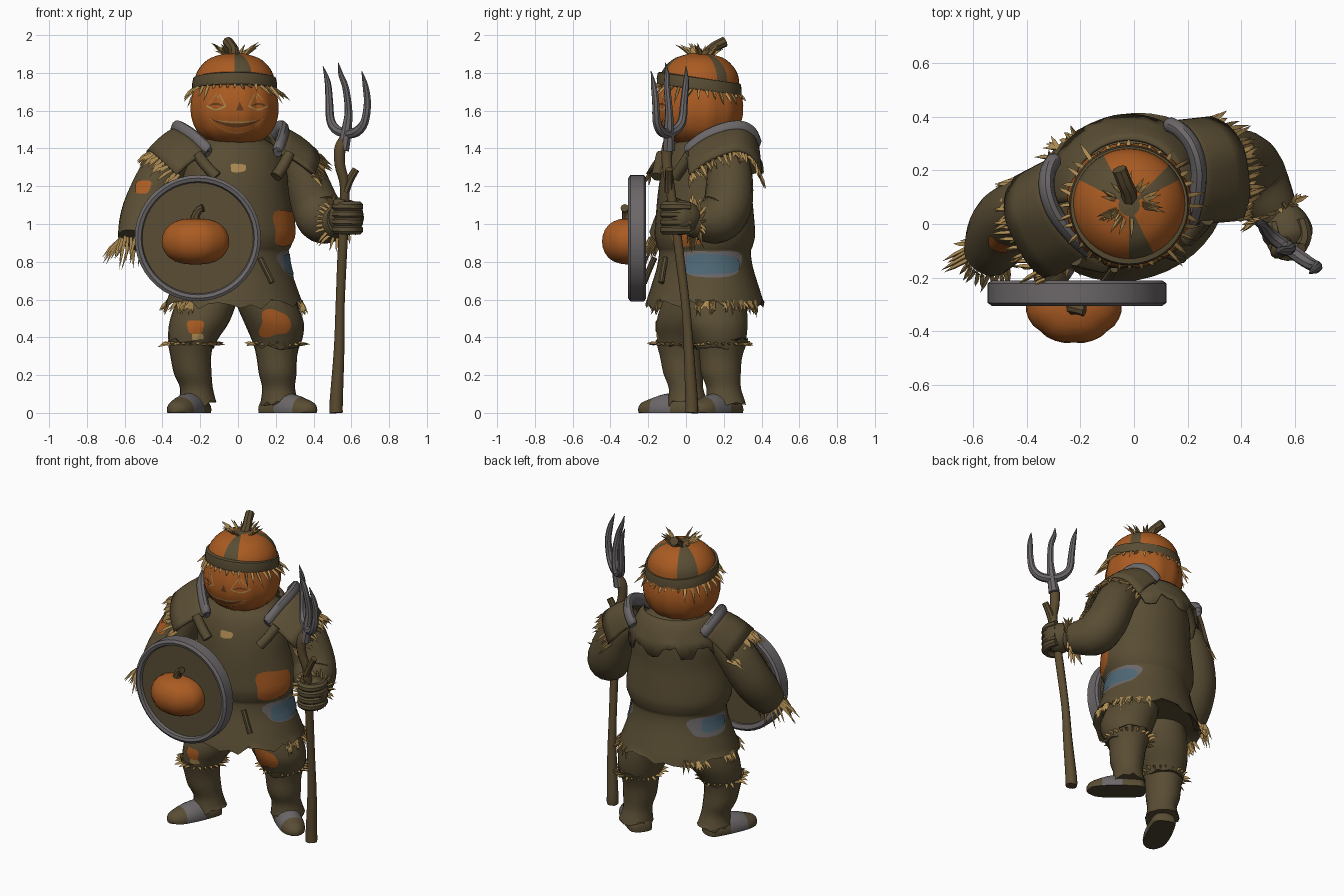
import bpy, bmesh, math, random
from math import sin, cos, pi, radians
from mathutils import Vector as V
from mathutils.bvhtree import BVHTree

if "Cube" in bpy.data.objects:
    bpy.data.objects.remove(bpy.data.objects["Cube"])

random.seed(4)
BROWN, ORANGE, STRAW, GREY = "brown_cloth", "pumpkin_orange", "straw", "iron_grey"
BLUE, WOOD, SOLE, DARK = "patch_blue", "pole_wood", "sole_dark", "carving_dark"
MATS, TURN, rnd = {}, radians(17), random.uniform
for name, c in {BROWN: (.10, .074, .034), ORANGE: (.40, .105, .016), STRAW: (.42, .26, .085), GREY: (.15, .137, .14),
                BLUE: (.075, .135, .175), WOOD: (.105, .072, .03), SOLE: (.07, .054, .028), DARK: (.13, .045, .012)}.items():
    MATS[name] = bpy.data.materials.new(name)
    MATS[name].diffuse_color = (*c, 1)

def make(name, verts, faces, *mats, recalc=True):
    me = bpy.data.meshes.new(name)
    me.from_pydata([tuple(v) for v in verts], [], faces)
    for m in mats:
        me.materials.append(MATS[m])
    if recalc:
        bm = bmesh.new()
        bm.from_mesh(me)
        bmesh.ops.recalc_face_normals(bm, faces=bm.faces)
        bm.to_mesh(me)
    ob = bpy.data.objects.new(name, me)
    bpy.context.collection.objects.link(ob)
    return ob

def loft(name, rings, *mats, closed=False):
    n, k = len(rings[0]), len(rings)
    faces = [(i * n + j, i * n + (j + 1) % n, (i + 1) % k * n + (j + 1) % n, (i + 1) % k * n + j)
             for i in range(k if closed else k - 1) for j in range(n)]
    caps = [] if closed else [tuple(range(n)), tuple(range((k - 1) * n, k * n))]
    return make(name, [p for r in rings for p in r], faces + caps, *mats)

def spline(rows, sub=4):
    """Catmull-Rom resampling of rows of numbers."""
    out, n = [], len(rows)
    for i in range(n - 1):
        p = [rows[max(0, min(n - 1, i + k))] for k in (-1, 0, 1, 2)]
        out += [[.5 * (2 * b + (c - a) * t + (2 * a - 5 * b + 4 * c - d) * t * t + (3 * b - a - 3 * c + d) * t ** 3)
                 for a, b, c, d in zip(*p)] for t in [s / sub for s in range(sub)]]
    return out + [list(rows[-1])]

def circ(n):
    return [2 * pi * j / n for j in range(n)]

def tube(name, rows, mat, n=8, sub=4, tall=1):
    """Round tube through rows of x, y, z, radius."""
    rows = spline(rows, sub)
    pts, rings, nrm = [V(r[:3]) for r in rows], [], V((.31, .9, .2))
    for i, p in enumerate(pts):
        t = (pts[min(i + 1, len(pts) - 1)] - pts[max(i - 1, 0)]).normalized()
        nrm = (nrm - t * nrm.dot(t)).normalized()
        ring = [(nrm * cos(a) + t.cross(nrm) * sin(a)) * max(rows[i][3], .002) for a in circ(n)]
        rings.append([p + V((q.x, q.y, q.z * tall)) for q in ring])
    return loft(name, rings, mat)

def grid(name, f, nu, nv, mat):
    w, verts = nv + 1, [f(i / nu, j / nv) for i in range(nu + 1) for j in range(nv + 1)]
    return make(name, verts, [(i * w + j, (i + 1) * w + j, (i + 1) * w + j + 1, i * w + j + 1)
                              for i in range(nu) for j in range(nv)], mat, recalc=False)

def decal(name, target, o, ang, f, mat, off=.005, nu=24, nv=5):
    """Thin plate cast on to a target, seen from compass angle ang."""
    d, me = -V((cos(radians(ang)), sin(radians(ang)), 0)), target.data
    tree = BVHTree.FromPolygons([v.co for v in me.vertices], [tuple(p.vertices) for p in me.polygons])
    def put(u, v):
        x, y = f(u, v)
        s = V(o) + d.cross(V((0, 0, 1))) * x + V((0, 0, y)) - d
        hit, nr, *_ = tree.ray_cast(s, d)
        if hit is None:
            hit, nr, *_ = tree.find_nearest(s + d * .8)
        return hit + nr * (off if nr.dot(d) < 0 else -off)
    grid(name, put, nu, nv, mat)

def blob(w, h, seed=0, wob=.07):
    def f(u, v):
        a = 2 * pi * u
        r = v * (1 + wob * sin(3 * a + seed)) / (cos(a) ** 4 + sin(a) ** 4) ** .25
        return w * r * cos(a), h * r * sin(a)
    return f

def straw(name, blades):
    verts, faces = [], []
    for p, d, ln in blades:
        d = (V(d) + V([rnd(-.3, .3) for _ in range(3)])).normalized()
        a, k, ln = d.orthogonal().normalized(), len(verts), ln * rnd(.6, 1.15)
        for t, w in ((-.2, .01), (.5, .009)):
            verts += [V(p) + d * ln * t + (a * cos(q) + d.cross(a) * sin(q)) * w for q in (0, 2.1, 4.2)]
        verts.append(V(p) + d * ln + V((0, 0, -.12 * ln)))
        for j, m in ((0, 1), (1, 2), (2, 0)):
            faces += [(k + j, k + m, k + 3 + m, k + 3 + j), (k + 3 + j, k + 3 + m, k + 6)]
    make(name, verts, faces, STRAW)

def body(x, y, z):
    """Torso frame, turned a little about z."""
    return V((-.02 + x * cos(TURN) - y * sin(TURN), .10 + x * sin(TURN) + y * cos(TURN), z))

# Tunic with a ragged hem folded inward, and a ragged cape across the back
prof = spline([(1.47, .13, .12, .01), (1.43, .2, .17, .02), (1.38, .26, .21, .02), (1.28, .285, .235, .01), (1.16, .295, .245, 0),
               (1.03, .32, .255, 0), (.94, .325, .26, 0), (.88, .305, .247, 0), (.85, .292, .238, 0), (.77, .302, .25, 0),
               (.67, .335, .28, 0), (.575, .37, .31, 0)], 3)
rings = [[body(rx * cos(a), cy + ry * sin(a), z + (rnd(-.03, .025) if i == len(prof) - 1 else 0))
          for a in circ(40)] for i, (z, rx, ry, cy) in enumerate(prof)]
tunic = loft("tunic", rings + [[body(.31 * cos(a), .26 * sin(a), .62) for a in circ(40)]], BROWN)
jag = [.028 * (-1) ** (i // 3) + rnd(-.015, .015) for i in range(25)]
cape = grid("back_cape", lambda u, v: body((.2 + .09 * v) * cos(.1 + 2.94 * u), .03 + (.18 + .09 * v) * sin(.1 + 2.94 * u),
            1.48 - .18 * v ** 1.5 + (jag[round(u * 24)] if v > .9 else 0)), 24, 4, BROWN)
cape.modifiers.new("thick", "SOLIDIFY").thickness = .012

# Shoulder pads with iron rims, toggles and belt ends, mirrored in the torso frame
inner = spline([(.19, -.16, 1.38), (.24, -.08, 1.45), (.28, .02, 1.495), (.285, .11, 1.505), (.26, .18, 1.475), (.22, .22, 1.42)], 4)
outer = spline([(.38, -.2, 1.26), (.43, -.12, 1.33), (.455, 0, 1.38), (.455, .07, 1.38), (.43, .14, 1.34), (.38, .19, 1.26)], 4)
for s, side in ((-1, "left"), (1, "right")):
    mir = lambda p: body(s * p[0], p[1], p[2])
    pad = grid(side + "_shoulder_pad", lambda u, v: mir(inner[round(u * 20)]).lerp(mir(outer[round(u * 20)]), v) +
               V((0, 0, .015 * sin(pi * v))), 20, 4, BROWN)
    sol = pad.modifiers.new("thick", "SOLIDIFY")
    sol.thickness, sol.offset = .022, 0
    tube(side + "_pad_rim", [(*mir(p), .03 if 0 < i < 20 else .022) for i, p in enumerate(inner)], GREY, 10, 1, 1.45)
    straw(side + "_pad_straw", [(mir(outer[i % 21]) - V((0, 0, .01)), body(s * .8, 0, -.6) - body(0, 0, 0), .085) for i in range(32)])
    tube(side + "_pad_toggle", [(*mir(p), .03) for p in ((.255, -.16, 1.37), (.215, -.187, 1.31), (.165, -.215, 1.25))], BROWN, 10)
    k = .06 if s > 0 else 0
    tube(side + "_belt_end", [(*mir((x - k, y, z)), .016) for x, y, z in ((.13, -.24, .82), (.155, -.26, .76), (.185, -.28, .69))], BROWN)

# Tunic patches and straw under the hem
AX = (-.02, .10)
decal("belly_patch", tunic, (*AX, .98), -17, blob(.11, .092, 1), ORANGE)
decal("hip_patch_border", tunic, (*AX, .79), 8, blob(.158, .07), GREY, .003)
decal("hip_patch", tunic, (*AX, .785), 8, blob(.138, .054, 2), BLUE, .008)
decal("back_patch_border", tunic, (*AX, .785), 168, blob(.13, .062), GREY, .003)
decal("back_patch", tunic, (-.02, .08, .795), 168, blob(.085, .045, 2), BLUE, .008)
decal("chest_straw_patch", tunic, (0, .1, 1.295), -90, blob(.04, .022, 1), STRAW)
TUFTS = (-.35, .15, .55, 2.1, 2.9, 3.6)
straw("hem_straw", [(body(.36 * cos(a), .3 * sin(a), .585), (cos(a + TURN) * .4, sin(a + TURN) * .4, -.6), .065)
                    for a in [random.choice(TUFTS) + rnd(-.2, .2) for _ in range(64)]])
for i, m in enumerate(TUFTS):
    grid(f"hem_straw_fringe_{i + 1}", lambda u, v: body((.345 + .02 * v) * cos(m + (u - .5) * .36), (.285 + .02 * v) * sin(m + (u - .5) * .36),
         .6 - v * (.045 + .012 * cos(u * 6 * pi))), 9, 1, STRAW)

# Ribbed pumpkin head, patched cap, band and stem
def turned(name, rows, x, y, n, lobes, depth, *mats, ymax=9):
    rib = lambda a: 1 - depth * cos(lobes * a / 2) ** 8
    return loft(name, [[V((x + r * cos(a) * rib(a), min(ymax, y + r * k * sin(a) * rib(a)), z)) for a in circ(n)]
                       for z, r, k in rows], *mats)

hx, hy = -.018, .07
head = turned("head", spline([(1.425, .08, 1), (1.44, .14, 1), (1.49, .2, 1), (1.56, .23, 1), (1.63, .235, 1),
                              (1.70, .222, 1), (1.76, .2, 1)], 4), hx, hy, 48, 12, .035, ORANGE)
dome = turned("patched_cap", spline([(1.73, .213, 1), (1.79, .205, 1), (1.84, .175, 1), (1.88, .125, 1), (1.905, .04, 1)], 3),
              hx, hy, 40, 2, 0, ORANGE, BROWN)
for p in dome.data.polygons:
    a, r = math.atan2(p.center.y - hy, p.center.x - hx), math.hypot(p.center.x - hx, p.center.y - hy)
    p.material_index = int(abs(a + 1.3) < .27 or abs(a - 2.3) < .3 or abs(a - .65) < .15 or r < .05)
loft("head_band", [[V((hx + r * cos(a), hy + r * sin(a), 1.742 + h - .03 * sin(a))) for a in circ(40)] for r, h in
                   ((.205, -.034), (.224, -.03), (.225, 0), (.219, .03), (.2, .034))], BROWN, closed=True)
tube("head_stem", [(hx, .09, 1.87, .04), (-.02, .12, 1.91, .03), (-.035, .155, 1.94, .028), (-.055, .205, 1.965, .028)], WOOD)
straw("crown_straw", [((hx + .045 * cos(a), .08 + .045 * sin(a), 1.885), (cos(a), sin(a), .9), .115) for a in [rnd(0, 6.3) for _ in range(30)]])
straw("band_straw", [((hx + .22 * cos(a), hy + .22 * sin(a), 1.71 - .03 * sin(a)), (cos(a) * .7, sin(a) * .7, -.6),
                      .09 if abs(cos(a)) > .6 else .035) for a in circ(36)])

# Carved face
def arc(w, rise, thick):
    return lambda u, v: ((u - .5) * w, rise * (2 * u - 1) ** 2 + (v - .5) * thick * (1 - (2 * u - 1) ** 2))

def face(n, x, z, f, m, off):
    decal(n, head, (x, hy, z), -90, f, m, off, 16, 3)

face("mouth_edge", -.008, 1.512, arc(.29, .045, .062), STRAW, .002)
face("mouth_lip", -.008, 1.511, arc(.28, .045, .05), ORANGE, .005)
face("mouth_cut", -.008, 1.524, arc(.26, .035, .02), DARK, .008)
for s, n in ((-1, "left"), (1, "right")):
    tri = lambda w, h, b=0: (lambda u, v: ((u - .5) * w * (1 - .85 * v) - s * .01 * v, b + v * h - .02 * sin(pi * u)))
    face(n + "_eye_edge", -.005 + s * .11, 1.622, tri(.105, .07), STRAW, .002)
    face(n + "_eye_lid", -.005 + s * .11, 1.622, tri(.09, .055, .007), ORANGE, .005)
    face(n + "_eye_cut", -.005 + s * .11, 1.635, arc(.085, -.012, .012), DARK, .008)
face("nose_cut", .01, 1.60, lambda u, v: ((u - .5) * .04 * (1 - v), v * .045), DARK, .004)

# Arms, straw cuffs and fist
left_arm = tube("left_arm", [(-.3, .06, 1.36, .1), (-.39, .06, 1.28, .12), (-.475, .01, 1.11, .125), (-.515, -.06, .99, .118),
                             (-.545, -.115, .91, .095)], BROWN, 18)
tube("right_arm", [(.24, .21, 1.36, .1), (.33, .23, 1.27, .12), (.405, .22, 1.1, .13), (.45, .16, 1.025, .13),
                   (.51, .07, 1.015, .1), (.54, .02, 1.02, .08)], BROWN, 18)
decal("arm_patch", left_arm, (-.475, 0, 1.195), -110, blob(.042, .035), ORANGE)
straw("left_cuff_straw", [((-.55 + .085 * cos(a), -.125 + .075 * sin(a), .91), (-.2 + .35 * cos(a), -.3 + .35 * sin(a), -.9), .13) for a in circ(28)])
straw("right_cuff_straw", [((.525 + .08 * cos(a), .045 + .04 * cos(a), 1.015 + .085 * sin(a)),
                            (-.3 + .8 * cos(a), -.1 + .3 * cos(a), sin(a)), .075) for a in circ(24)])
tube("right_hand", [(.545, .05, 1.03, .06), (.562, .01, 1.035, .085), (.575, -.04, 1.035, .095), (.583, -.085, 1.035, .07)], BROWN, 14)
for i in range(4):
    z = .97 + i * .041
    tube(f"finger_{i + 1}", [(.625, .02, z, .024), (.638, -.05, z, .027), (.6, -.108, z, .027), (.545, -.105, z, .026), (.515, -.07, z, .022)], BROWN)
tube("thumb", [(.52, 0, 1.09, .025), (.53, -.06, 1.115, .026), (.57, -.09, 1.11, .022)], BROWN)

# Pitchfork: crooked pole, twig and three tines
tube("fork_pole", [(.52, .03, 0, .035), (.52, .03, .06, .035), (.535, .015, .33, .028), (.54, 0, .55, .024), (.55, -.03, .8, .025),
                   (.56, -.055, 1.0, .025), (.565, -.085, 1.2, .026), (.54, -.1, 1.31, .028), (.54, -.1, 1.4, .03), (.56, -.09, 1.45, .024)], WOOD, 10)
tube("pole_twig", [(.565, -.09, 1.17, .025), (.59, -.09, 1.23, .022), (.625, -.09, 1.29, .02)], WOOD)
tube("middle_tine", [(.555, -.09, 1.39, .034), (.575, -.09, 1.5, .028), (.585, -.09, 1.6, .021), (.57, -.1, 1.72, .018),
                     (.545, -.1, 1.79, .014), (.53, -.11, 1.855, .002)], GREY)
tube("left_tine", [(.575, -.09, 1.475, .026), (.52, -.05, 1.5, .026), (.49, -.02, 1.55, .023), (.483, -.01, 1.65, .02),
                   (.475, 0, 1.75, .016), (.45, 0, 1.835, .002)], GREY)
tube("right_tine", [(.575, -.09, 1.475, .026), (.63, -.13, 1.49, .026), (.67, -.155, 1.54, .023), (.685, -.16, 1.64, .02),
                    (.675, -.17, 1.73, .016), (.655, -.185, 1.81, .002)], GREY)

# Round shield with pumpkin boss
for part, mat, rows in (("rim", GREY, [(.293, -.28), (.3, -.3), (.318, -.306), (.334, -.295), (.334, -.222), (.32, -.212), (.293, -.22)]),
                        ("board", BROWN, [(.3, -.283), (.3, -.235)])):
    loft("shield_" + part, [[V((-.213 + r * cos(a), y, .925 + r * sin(a))) for a in circ(44)] for r, y in rows], mat, closed=part == "rim")
turned("shield_pumpkin", [(.908 + .122 * sin(t), .183 * max(cos(t), .06) ** .75, .83) for t in [-pi / 2 + pi * i / 12 for i in range(13)]],
       -.225, -.296, 32, 8, .03, ORANGE, ymax=-.26)
tube("shield_stem", [(-.225, -.31, 1.0, .035), (-.225, -.315, 1.04, .024), (-.205, -.32, 1.075, .02), (-.185, -.325, 1.085, .022)], WOOD)

# Legs: baggy breeches, wrapped boots with ragged cuffs, knee straw and shoes with iron middles
LEGS = {"left": ([(-.14, .07, .68, .14), (-.17, .04, .58, .16), (-.205, .01, .48, .158), (-.235, -.01, .4, .135), (-.245, -.02, .35, .118)],
                 [(-.25, -.03, .385, .125), (-.25, -.025, .3, .108), (-.24, -.015, .21, .1), (-.22, .0, .13, .087), (-.215, .01, .05, .102)],
                 (-.265, -.085), (-.42, -.9)),
        "right": ([(.11, .14, .68, .14), (.15, .15, .58, .16), (.19, .16, .48, .158), (.205, .175, .4, .138), (.205, .18, .35, .12)],
                  [(.205, .195, .385, .128), (.205, .185, .3, .108), (.21, .185, .21, .1), (.215, .2, .13, .087), (.22, .21, .05, .102)],
                  (.268, .155), (.77, -.64))}
SHOE = spline([(-.175, .02, .04), (-.155, .065, .075), (-.07, .078, .105), (.03, .08, .1), (.11, .07, .075), (.16, .045, .055), (.18, .012, .03)], 3)
legs = {}
for side, (thigh, calf, foot, aim) in LEGS.items():
    for part, rows in (("breeches", thigh), ("boot", calf)):
        legs[side + part] = loft(f"{side}_{part}", [[V((x + r * cos(a), y + 1.06 * r * sin(a), z + (rnd(-.018, .018) if i % 16 == 0 else 0)))
                                 for a in circ(22)] for i, (x, y, z, r) in enumerate(spline(rows, 4))], BROWN)
    x, y, z, r = calf[0]
    straw(side + "_knee_straw", [((x + r * cos(a), y + r * sin(a), z - .02), (cos(a), sin(a), .1), .05) for a in circ(24)])
    d, c = V((*aim, 0)).normalized(), V((*foot, 0))
    shoe = loft(side + "_shoe", [[c + d * l + V((-d.y, d.x, 0)) * w * cos(a) + V((0, 0, max(0, .016 + (h - .016) * sin(a))))
                                  for a in circ(20)] for l, w, h in SHOE], BROWN, GREY, SOLE)
    for p in shoe.data.polygons:
        p.material_index = 2 if p.center.z < .004 else int(-.03 < (p.center - c).dot(d) < .095)
decal("left_knee_patch", legs["leftbreeches"], (-.225, 0, .455), -90, blob(.042, .035), ORANGE)
decal("left_knee_straw_patch", legs["leftbreeches"], (-.215, 0, .405), -90, blob(.03, .018, 2), STRAW, .003)
decal("right_knee_patch", legs["rightbreeches"], (.185, .1, .475), -85, blob(.074, .066, 2, .16), ORANGE)

# Smooth shading with sharp creases on everything but the straw
for ob in bpy.context.scene.objects:
    ob.select_set("straw" not in ob.name)
bpy.context.view_layer.objects.active = tunic
bpy.ops.object.shade_smooth_by_angle(angle=radians(40))

for m in bpy.data.materials:
    if m.users and not m.is_grease_pencil:
        m.use_nodes = True
        m.node_tree.nodes["Principled BSDF"].inputs["Base Color"].default_value = m.diffuse_color
